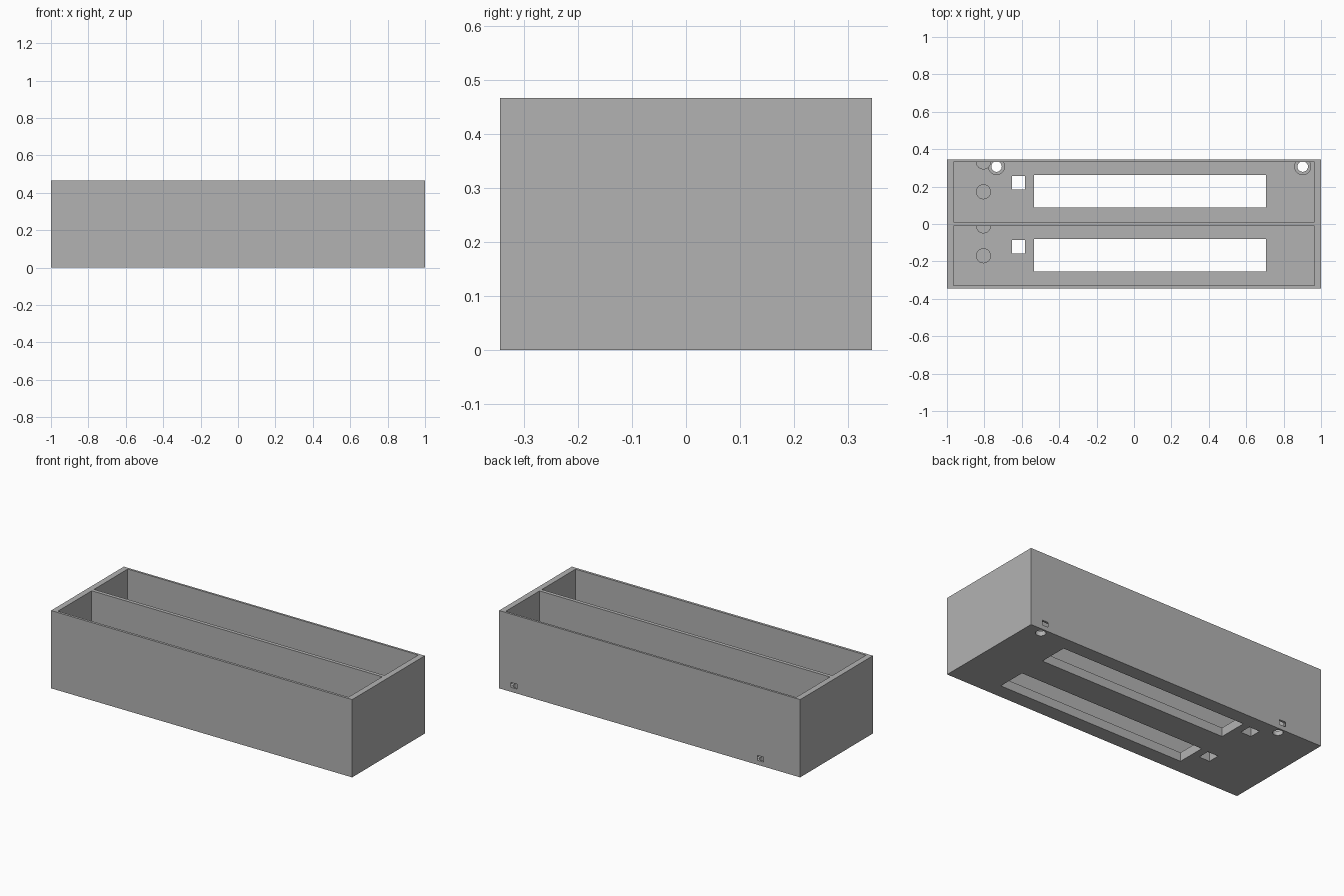
import bpy

cube = bpy.data.objects.get("Cube")
if cube:
    bpy.data.objects.remove(cube, do_unlink=True)

grey = bpy.data.materials.new("plain_grey")
grey.use_nodes = True
GREY = (0.45, 0.45, 0.45, 1)
grey.diffuse_color = GREY
grey.node_tree.nodes["Principled BSDF"].inputs["Base Color"].default_value = GREY

HEIGHT, FLOOR = 0.467, 0.053


def box(name, x0, x1, y0, y1, z0, z1):
    bpy.ops.mesh.primitive_cube_add(
        size=1, location=((x0 + x1) / 2, (y0 + y1) / 2, (z0 + z1) / 2))
    ob = bpy.context.object
    ob.name = name
    ob.scale = (x1 - x0, y1 - y0, z1 - z0)
    bpy.ops.object.transform_apply(location=True, rotation=False, scale=True)
    ob.data.materials.append(grey)
    return ob


def cylinder(name, x, y, r, z0, z1):
    bpy.ops.mesh.primitive_cylinder_add(
        vertices=40, radius=r, depth=z1 - z0, location=(x, y, (z0 + z1) / 2))
    ob = bpy.context.object
    ob.name = name
    ob.data.materials.append(grey)
    return ob


def combine(target, tool, operation):
    mod = target.modifiers.new("combine", "BOOLEAN")
    mod.operation = operation
    mod.solver = "EXACT"
    mod.object = tool
    bpy.context.view_layer.objects.active = target
    bpy.ops.object.modifier_apply(modifier=mod.name)
    bpy.data.objects.remove(tool, do_unlink=True)


# Outer block
tray = box("tray", -1, 1, -0.345, 0.345, 0, HEIGHT)

# Two long compartments, each with a slot and a square hole through the floor
for back in (0.332, -0.010):
    combine(tray, box("cavity", -0.965, 0.965, back - 0.32, back, FLOOR, 1), "DIFFERENCE")
    combine(tray, box("slot", -0.535, 0.705, back - 0.245, back - 0.071, -0.1, 0.1), "DIFFERENCE")
    combine(tray, box("hole", -0.652, -0.582, back - 0.147, back - 0.076, -0.1, 0.1), "DIFFERENCE")

# Screw holes with counterbores that break through the back wall
for x in (-0.735, 0.902):
    combine(tray, cylinder("counterbore", x, 0.307, 0.043, 0.027, 0.056), "DIFFERENCE")
    combine(tray, cylinder("screw_hole", x, 0.307, 0.028, -0.1, 0.04), "DIFFERENCE")

# Low round pegs on each compartment floor, one of them half set into the wall
for side, back in (("back", 0.332), ("front", -0.010)):
    cylinder(side + "_peg", -0.805, back - 0.16, 0.04, FLOOR - 0.01, FLOOR + 0.04)
    half = cylinder(side + "_wall_peg", -0.805, back, 0.04, FLOOR - 0.01, FLOOR + 0.04)
    combine(half, box("trim", -1, 0, back, back + 0.1, 0, 1), "DIFFERENCE")
